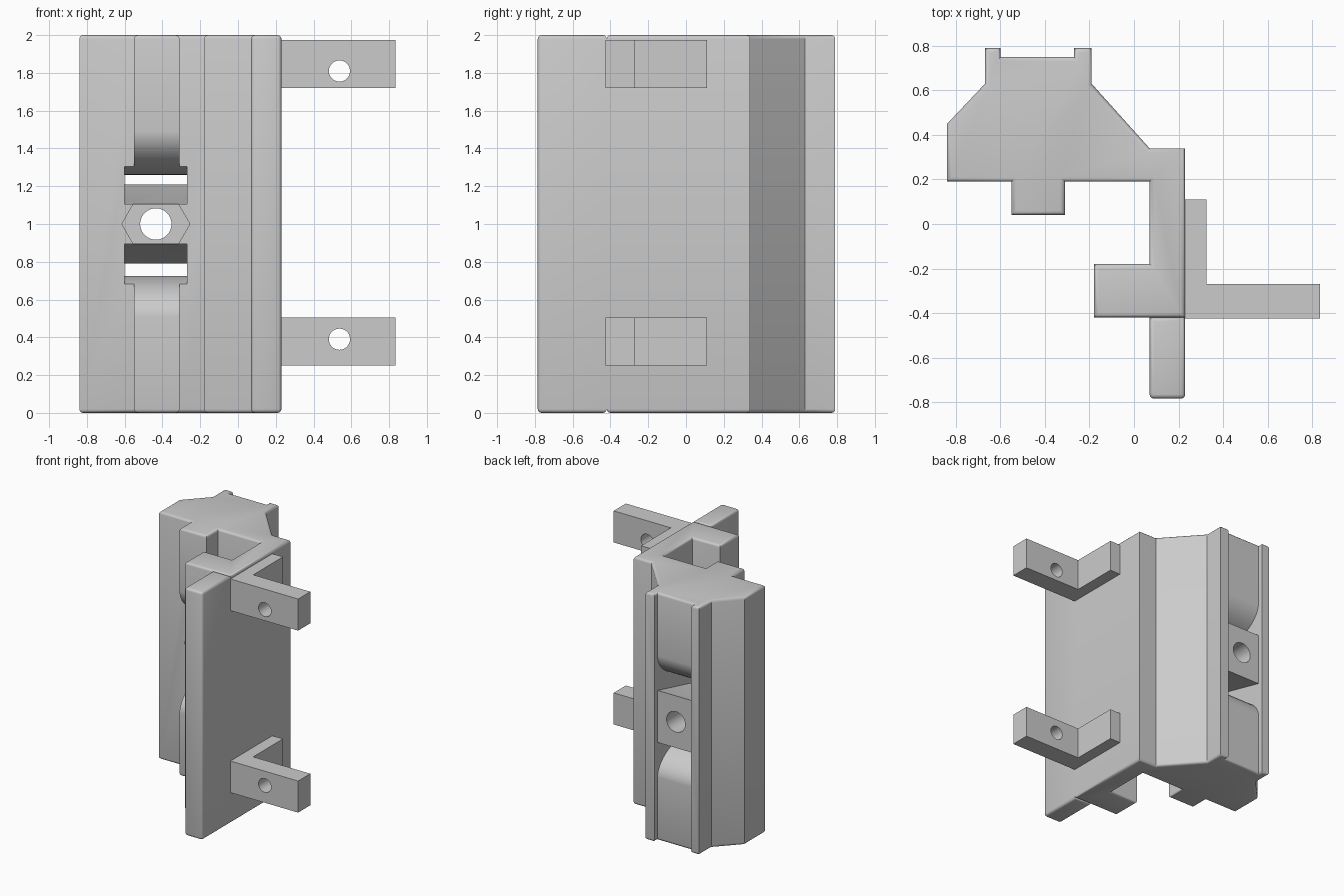
import bpy, bmesh, math
from mathutils import Vector

cube = bpy.data.objects.get("Cube")
if cube:
    bpy.data.objects.remove(cube, do_unlink=True)

grey = bpy.data.materials.new("plain grey")
grey.use_nodes = True
grey.diffuse_color = (0.6, 0.6, 0.6, 1)
grey.node_tree.nodes["Principled BSDF"].inputs["Base Color"].default_value = (0.6, 0.6, 0.6, 1)


def prism(name, points, axis, lo, hi, round_edge=None, radius=0.02):
    """Extrude a 2D outline along an axis; optionally round chosen edges."""
    def place(p, t):
        return {"X": (t, p[0], p[1]), "Y": (p[0], t, p[1]), "Z": (p[0], p[1], t)}[axis]
    bm = bmesh.new()
    face = bm.faces.new([bm.verts.new(place(p, lo)) for p in points])
    new = bmesh.ops.extrude_face_region(bm, geom=[face])["geom"]
    shift = Vector(place((0, 0), hi - lo))
    bmesh.ops.translate(bm, vec=shift, verts=[v for v in new if isinstance(v, bmesh.types.BMVert)])
    bmesh.ops.recalc_face_normals(bm, faces=bm.faces)
    if round_edge:
        chosen = [e for e in bm.edges if round_edge(e.verts[0].co, e.verts[1].co)]
        bmesh.ops.bevel(bm, geom=chosen, offset=radius, segments=3, profile=0.5, affect="EDGES")
    mesh = bpy.data.meshes.new(name)
    bm.to_mesh(mesh)
    bm.free()
    mesh.materials.append(grey)
    obj = bpy.data.objects.new(name, mesh)
    bpy.context.collection.objects.link(obj)
    return obj


def ring(cx, cz, r, n):
    return [(cx + r * math.cos(math.tau * i / n), cz + r * math.sin(math.tau * i / n)) for i in range(n)]


def cut(obj, *cutters):
    bpy.context.view_layer.objects.active = obj
    for c in cutters:
        m = obj.modifiers.new("cut", "BOOLEAN")
        m.operation, m.solver, m.object = "DIFFERENCE", "EXACT", c
        bpy.ops.object.modifier_apply(modifier=m.name)


def rectangle(x0, x1, y0, y1):
    return [(x0, y0), (x1, y0), (x1, y1), (x0, y1)]


def cap_edge(a, b):
    return abs(a.z - b.z) < 0.001


# Main extruded body with back ribs, front tongue and side arm
outline = [(-0.84, 0.19), (-0.84, 0.45), (-0.67, 0.63), (-0.67, 0.79), (-0.60, 0.79),
           (-0.60, 0.75), (-0.27, 0.75), (-0.27, 0.79), (-0.19, 0.79), (-0.19, 0.63),
           (0.07, 0.34), (0.23, 0.34), (0.23, -0.42), (-0.18, -0.42), (-0.18, -0.18),
           (0.07, -0.18), (0.07, 0.19), (-0.31, 0.19), (-0.31, 0.04), (-0.55, 0.04), (-0.55, 0.19)]
body = prism("main_body", outline, "Z", 0, 2, cap_edge)

# Front flange
flange = prism("front_flange", rectangle(0.07, 0.23, -0.785, -0.42), "Z", 0, 2,
               lambda a, b: cap_edge(a, b) or a.y + b.y < -1.5)

# Slot through the body, with rounded ends above and below
def rounded_end(z, rise, n=24):
    steps = [math.pi * i / n for i in range(n + 1)]
    return [(0.395 - 0.356 * math.cos(t), z + rise * math.sin(t)) for t in steps]

lower = [(-0.1, 0.5)] + rounded_end(0.5, 0.225) + [(0.9, 0.5)]
upper = [(-0.1, 1.5)] + rounded_end(1.5, -0.24) + [(0.9, 1.5)]
slot = prism("slot_cutter", lower + upper[::-1], "X", -0.60, -0.27)
nut = prism("nut_cutter", ring(-0.435, 1, 0.18, 6), "Y", 0.0, 0.32)
cut(body, slot, nut)

# Cross bar in the slot, with nut pocket and bolt hole
half = [(0.19, 0.105), (0.32, 0.105), (0.75, 0.21)]
bar = prism("cross_bar", [(y, 1 + z) for y, z in half] + [(y, 1 - z) for y, z in half[::-1]],
            "X", -0.60, -0.27)
bolt = prism("bolt_cutter", ring(-0.435, 1, 0.083, 48), "Y", -0.1, 1)
cut(bar, nut, bolt)

# Two angle brackets on the side
angle = [(0.23, -0.425), (0.835, -0.425), (0.835, -0.27), (0.325, -0.27), (0.325, 0.11), (0.23, 0.11)]
parts = [body, flange, bar]
helpers = [slot, nut, bolt]
for name, z0, z1, hole_z in (("lower_bracket", 0.25, 0.505, 0.39), ("upper_bracket", 1.72, 1.975, 1.81)):
    bracket = prism(name, angle, "Z", z0, z1)
    hole = prism("hole_cutter", ring(0.537, hole_z, 0.056, 40), "Y", -0.6, 0)
    cut(bracket, hole)
    parts.append(bracket)
    helpers.append(hole)

for h in helpers:
    bpy.data.objects.remove(h, do_unlink=True)

# Smooth the rounded surfaces, keep hard edges
bpy.ops.object.select_all(action="DESELECT")
for p in parts:
    p.select_set(True)
bpy.context.view_layer.objects.active = body
bpy.ops.object.shade_smooth_by_angle(angle=math.radians(32))
